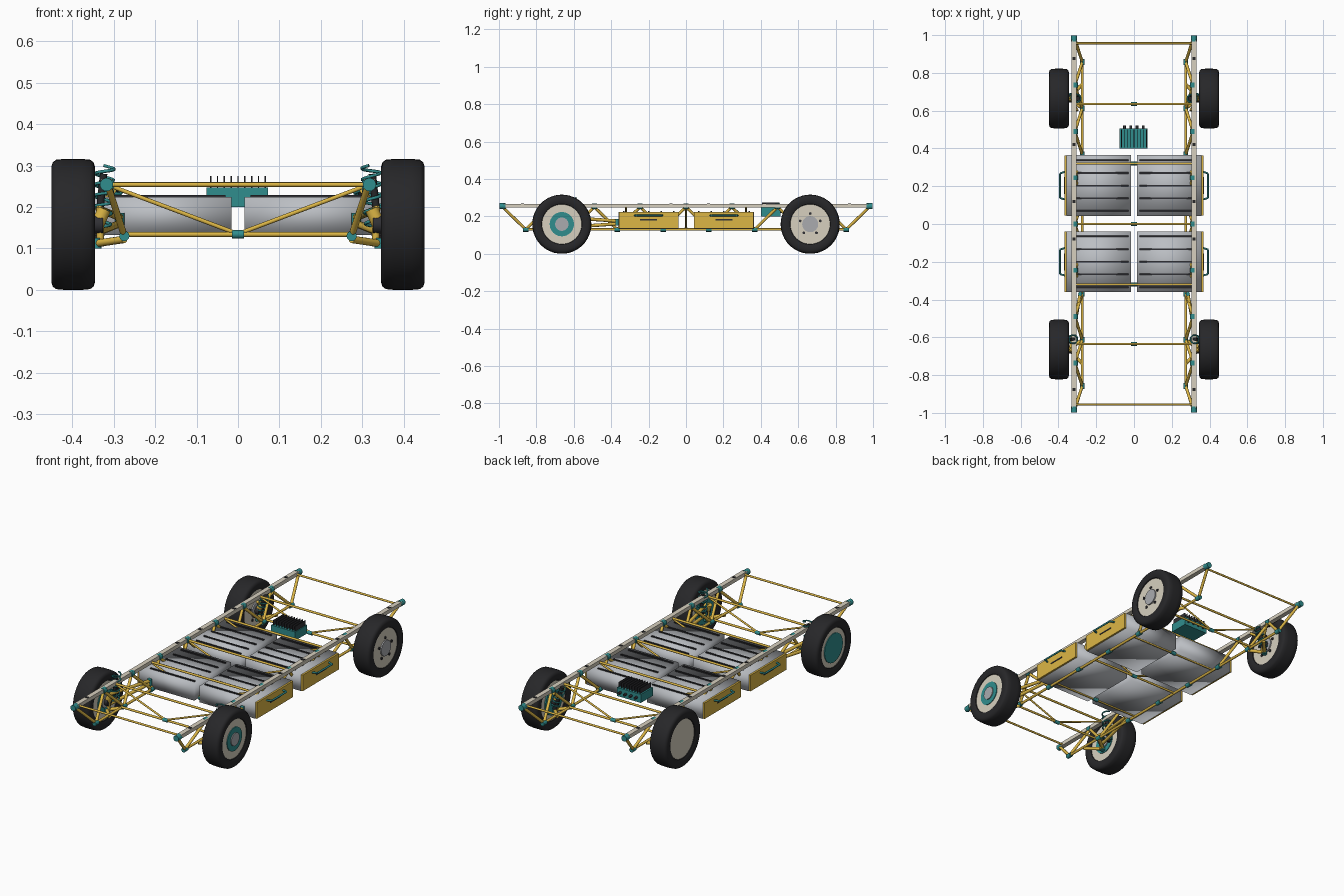
import bpy, bmesh, math
from mathutils import Vector, Matrix

if "Cube" in bpy.data.objects:
    bpy.data.objects.remove(bpy.data.objects["Cube"])

COL = {'yellow': (0.72, 0.47, 0.06), 'teal': (0.03, 0.27, 0.27), 'beige': (0.68, 0.63, 0.52),
       'dark': (0.03, 0.03, 0.035), 'black': (0.02, 0.02, 0.022), 'steel': (0.4, 0.41, 0.43),
       'alloy': (0.5, 0.52, 0.55)}
MATS = {}
for k, c in COL.items():
    MATS[k] = bpy.data.materials.new(k)
    MATS[k].diffuse_color = (*c, 1)


class Part:
    """Collects primitives into one named object."""
    def __init__(self, name, col):
        self.name, self.col, self.bm = name, col, bmesh.new()

    def rod(self, p, q, r, n=12):
        p, q = Vector(p), Vector(q)
        d = q - p
        m = Matrix.Translation((p + q) / 2) @ d.to_track_quat('Z', 'Y').to_matrix().to_4x4()
        bmesh.ops.create_cone(self.bm, cap_ends=True, segments=n, radius1=r, radius2=r,
                              depth=d.length, matrix=m)

    def box(self, lo, hi):
        lo, hi = Vector(lo), Vector(hi)
        m = Matrix.Translation((lo + hi) / 2) @ Matrix.Diagonal((*(abs(a) for a in hi - lo), 1))
        bmesh.ops.create_cube(self.bm, size=1, matrix=m)

    def lathe_x(self, centre, prof, n=48):
        """Closed (offset, radius) profile turned about the x axis."""
        rings = []
        for i in range(n):
            a = 2 * math.pi * i / n
            rings.append([self.bm.verts.new((centre[0] + o, centre[1] + r * math.cos(a),
                                             centre[2] + r * math.sin(a))) for o, r in prof])
        for i in range(n):
            A, B = rings[i], rings[(i + 1) % n]
            for j in range(len(prof)):
                k = (j + 1) % len(prof)
                self.bm.faces.new((A[j], A[k], B[k], B[j]))

    def done(self, full_smooth=False):
        bmesh.ops.recalc_face_normals(self.bm, faces=self.bm.faces)
        me = bpy.data.meshes.new(self.name)
        self.bm.to_mesh(me)
        self.bm.free()
        ob = bpy.data.objects.new(self.name, me)
        bpy.context.collection.objects.link(ob)
        me.materials.append(MATS[self.col])
        bpy.ops.object.select_all(action='DESELECT')
        ob.select_set(True)
        bpy.context.view_layer.objects.active = ob
        if full_smooth:
            bpy.ops.object.shade_smooth()
        else:
            bpy.ops.object.shade_smooth_by_angle(angle=math.radians(35))
        return ob


def coil(name, p, q, r, wire, turns):
    p, q = Vector(p), Vector(q)
    d = q - p
    rot = d.to_track_quat('Z', 'Y')
    cu = bpy.data.curves.new(name, 'CURVE')
    cu.dimensions, cu.bevel_depth, cu.bevel_resolution, cu.use_fill_caps = '3D', wire, 1, True
    s = cu.splines.new('POLY')
    n = turns * 16
    s.points.add(n)
    for i in range(n + 1):
        a = 2 * math.pi * i / 16
        v = p + rot @ Vector((r * math.cos(a), r * math.sin(a), d.length * i / n))
        s.points[i].co = (*v, 1)
    cu.materials.append(MATS['teal'])
    bpy.context.collection.objects.link(bpy.data.objects.new(name, cu))


TX, TZ, LX, LZ, STEP = 0.317, 0.254, 0.274, 0.13, 0.245

# side rails and truss
rails, truss, nodes = Part('side_rails', 'beige'), Part('frame_truss', 'yellow'), Part('frame_joints', 'teal')
bolts = Part('rail_bolts', 'black')
tops = [-0.98 + STEP * i for i in range(9)]
lows = [y + STEP / 2 for y in tops[:-1]]
for s in (-1, 1):
    rails.box((s * (TX - 0.013), -0.975, 0.246), (s * (TX + 0.013), 0.975, 0.267))
    truss.rod((s * LX, lows[0], LZ), (s * LX, lows[-1], LZ), 0.007)
    for i, y in enumerate(lows):
        for t in (tops[i], tops[i + 1]):
            truss.rod((s * LX, y, LZ), (s * (TX - 0.004), t, TZ - 0.004), 0.008)
        nodes.rod((s * LX, y - 0.015, LZ), (s * LX, y + 0.015, LZ), 0.0125)
    for t in tops[1:-1]:
        nodes.rod((s * (TX - 0.004), t - 0.013, TZ), (s * (TX - 0.004), t + 0.013, TZ), 0.0155)
    for e in (-1, 1):
        nodes.rod((s * TX, e * 0.965, TZ), (s * TX, e * 0.998, TZ), 0.016, 16)
    for y in (-0.875, -0.61, -0.08, 0.12, 0.42, 0.875):
        bolts.box((s * TX - 0.008, y - 0.008, 0.262), (s * TX + 0.008, y + 0.008, 0.269))

# cross frames: top bar, bottom bar and V braces
for y in (-0.635, -0.32, 0, 0.32, 0.635):
    truss.rod((-0.305, y, TZ), (0.305, y, TZ), 0.006)
    truss.rod((-LX, y, LZ + 0.004), (LX, y, LZ + 0.004), 0.006)
    for s in (-1, 1):
        truss.rod((s * 0.3, y, TZ - 0.006), (0, y, LZ + 0.005), 0.005)
    nodes.rod((-0.015, y, LZ + 0.004), (0.015, y, LZ + 0.004), 0.01)
for y in (-0.955, 0.957):
    truss.rod((-0.31, y, TZ), (0.31, y, TZ), 0.0055)

# battery packs
cells, ribs = Part('battery_packs', 'alloy'), Part('battery_ribs', 'dark')
plates, handles = Part('battery_end_plates', 'yellow'), Part('battery_handles', 'teal')
for s in (-1, 1):
    for y0 in (-0.361, 0.042):
        y1 = y0 + 0.322
        cells.box((s * 0.016, y0, 0.133), (s * 0.358, y1, 0.224))
        plates.box((s * 0.356, y0 + 0.002, 0.134), (s * 0.368, y1 - 0.002, 0.223))
        for i in range(5):
            y = y0 + 0.027 + i * 0.067
            ribs.box((s * 0.03, y - 0.004, 0.222), (s * 0.305, y + 0.004, 0.229))
        yc = (y0 + y1) / 2
        ribs.box((s * 0.366, yc - 0.045, 0.178), (s * 0.37, yc + 0.045, 0.185))
        a, b = yc - 0.065, yc + 0.065
        handles.rod((s * 0.392, a, 0.205), (s * 0.392, b, 0.205), 0.005)
        for ya, yb in ((a, a - 0.008), (b, b + 0.008)):
            handles.rod((s * 0.392, ya, 0.205), (s * 0.366, yb, 0.205), 0.005)

# control unit with cooling fins and connectors
unit, fins = Part('control_unit', 'teal'), Part('control_unit_fins', 'dark')
unit.box((-0.076, 0.4, 0.2), (0.072, 0.505, 0.247))
for i in range(9):
    x = -0.066 + i * 0.0165
    fins.box((x - 0.0015, 0.406, 0.245), (x + 0.0015, 0.499, 0.275))
for i in range(4):
    x = -0.05 + i * 0.033
    fins.rod((x, 0.5, 0.225), (x, 0.522, 0.225), 0.007)

# wheels: the hubs face the same way on both sides
WX, WY, R = 0.3975, 0.664, 0.158
half = [(0.038, 0.104), (0.047, 0.108), (0.0525, 0.122), (0.0525, 0.14), (0.049, 0.15),
        (0.041, 0.156), (0.02, R)]
tyre_prof = half + [(-o, r) for o, r in reversed(half)]
tyres, rims, discs = Part('tyres', 'black'), Part('wheel_rims', 'beige'), Part('brake_discs', 'teal')
hubs, lugs, grooves = Part('wheel_hubs', 'steel'), Part('wheel_nuts', 'dark'), Part('axle_stubs', 'dark')
for s in (-1, 1):
    for e in (-1, 1):
        c = Vector((s * WX, e * WY, R))
        X = Vector((1, 0, 0))
        tyres.lathe_x(c, tyre_prof)
        rims.rod(c - X * 0.043, c + X * 0.043, 0.107, 48)
        if e < 0:
            discs.rod(c + X * 0.04, c + X * 0.047, 0.065, 32)
            discs.rod(c - X * 0.047, c - X * 0.04, 0.08, 32)
            hubs.rod(c + X * 0.045, c + X * 0.052, 0.036, 24)
        else:
            hubs.rod(c + X * 0.04, c + X * 0.05, 0.043, 24)
            for i in range(5):
                a = math.pi / 2 + 2 * math.pi * i / 5
                v = Vector((0, math.cos(a), math.sin(a))) * 0.057
                lugs.rod(c + v + X * 0.04, c + v + X * 0.048, 0.008, 6)
            if s > 0:
                discs.rod(c - X * 0.05, c - X * 0.04, 0.075, 32)
        grooves.rod((s * 0.325, e * WY, R), (s * 0.36, e * WY, R), 0.022, 20)

# suspension: wishbones, trailing links, uprights and dampers
arms, joints, dampers = Part('suspension_arms', 'yellow'), Part('suspension_joints', 'teal'), Part('dampers', 'black')
for s in (-1, 1):
    for e in (-1, 1):
        y = e * WY
        for yi in (e * 0.6125, e * 0.74):
            arms.rod((s * LX, yi, 0.122), (s * 0.342, y, 0.112), 0.009)
        arms.rod((s * 0.342, y, 0.15), (s * 0.322, y, 0.195), 0.016, 16)
        arms.rod((s * 0.332, y, 0.105), (s * 0.332, y, 0.2), 0.009)
        joints.rod((s * 0.342, y, 0.1), (s * 0.342, y, 0.125), 0.013)
    for za, zb in ((0.175, 0.195), (0.16, 0.14)):
        arms.rod((s * 0.285, -0.37, za), (s * 0.335, -0.655, zb), 0.009)
    joints.rod((s * 0.285, -0.37, 0.15), (s * 0.285, -0.37, 0.185), 0.011)
    arms.rod((s * 0.3, 0.735, 0.24), (s * 0.335, 0.665, 0.195), 0.007)
    arms.rod((s * 0.3, 0.6, 0.24), (s * 0.335, 0.665, 0.195), 0.007)
    dampers.rod((s * 0.34, -0.612, 0.13), (s * 0.324, -0.61, 0.28), 0.009)
    dampers.rod((s * 0.338, 0.672, 0.12), (s * 0.297, 0.664, 0.25), 0.012)
    side = 'left' if s < 0 else 'right'
    coil('front_spring_' + side, (s * 0.33, -0.612, 0.14), (s * 0.32, -0.61, 0.3), 0.022, 0.004, 6)
    coil('rear_spring_' + side, (s * 0.334, 0.67, 0.135), (s * 0.3, 0.664, 0.245), 0.021, 0.004, 5)

cells.done(full_smooth=True)
for p in (rails, truss, nodes, bolts, ribs, plates, handles, unit, fins, tyres, rims, discs,
          hubs, lugs, grooves, arms, joints, dampers):
    p.done()

for m in bpy.data.materials:
    if m.users and not m.is_grease_pencil:
        m.use_nodes = True
        m.node_tree.nodes["Principled BSDF"].inputs["Base Color"].default_value = m.diffuse_color
